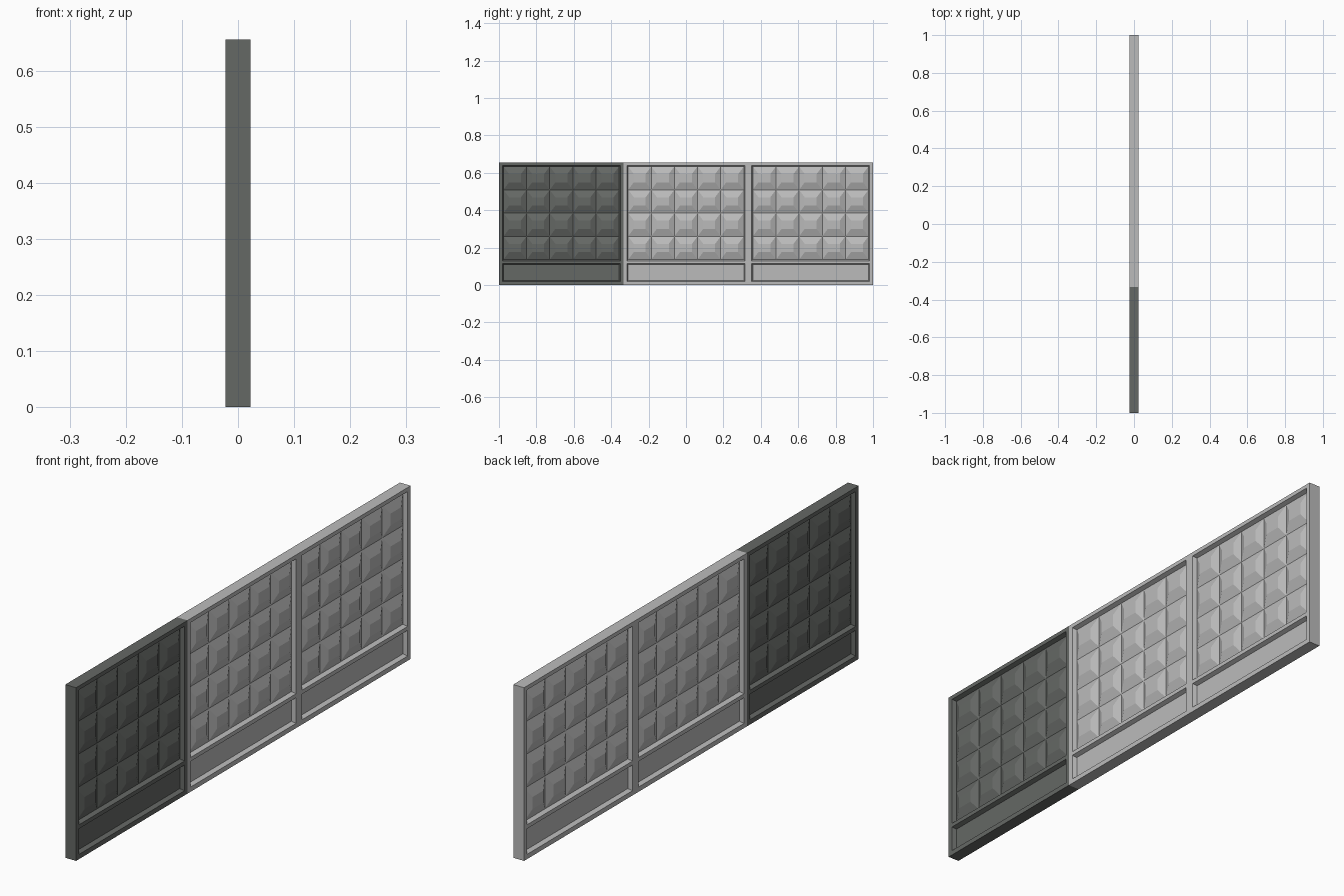
import bpy, bmesh

if "Cube" in bpy.data.objects:
    bpy.data.objects.remove(bpy.data.objects["Cube"])

W, H, T = 2 / 3, 0.655, 0.0225      # bay width, height, half thickness
DEPTH, SLOPE = 0.016, 0.006         # recess depth and bevelled rim
COLS, ROWS = 5, 4


def material(name, c):
    m = bpy.data.materials.new(name)
    m.diffuse_color = (*c, 1)
    m.use_nodes = True
    m.node_tree.nodes["Principled BSDF"].inputs["Base Color"].default_value = m.diffuse_color
    return m


light = material("light concrete", (0.50, 0.50, 0.50))
dark = material("dark concrete", (0.130, 0.138, 0.130))


def rect(bm, y0, y1, z0, z1, x):
    return [bm.verts.new((x, y, z)) for y, z in ((y0, z0), (y1, z0), (y1, z1), (y0, z1))]


def band(bm, a, b):
    for i in range(4):
        j = (i + 1) % 4
        bm.faces.new((a[i], a[j], b[j], b[i]))


def side(bm, s):
    h = W / 2
    ys = (-h, -h + 0.018, h - 0.018, h)
    zs = (0, 0.018, 0.115, 0.130, 0.640, H)
    # face frame around the two recesses
    for i in range(3):
        for j in range(5):
            if i == 1 and j in (1, 3):
                y0, y1, z0, z1 = ys[1], ys[2], zs[j], zs[j + 1]
                rim = rect(bm, y0, y1, z0, z1, s * T)
                floor = rect(bm, y0 + SLOPE, y1 - SLOPE, z0 + SLOPE, z1 - SLOPE, s * (T - DEPTH))
                band(bm, rim, floor)
                if j == 1:
                    bm.faces.new(floor)
                else:
                    studs(bm, s, y0 + SLOPE, y1 - SLOPE, z0 + SLOPE, z1 - SLOPE)
            else:
                bm.faces.new(rect(bm, ys[i], ys[i + 1], zs[j], zs[j + 1], s * T))


def studs(bm, s, y0, y1, z0, z1):
    # grid of hipped pyramids, ridge high in each cell
    dy, dz = (y1 - y0) / COLS, (z1 - z0) / ROWS
    for i in range(COLS):
        for j in range(ROWS):
            a, b = y0 + i * dy, z0 + j * dz
            base = rect(bm, a, a + dy, b, b + dz, s * (T - DEPTH))
            top = rect(bm, a + 0.03, a + dy - 0.03, b + 0.04, b + dz - 0.04, s * (T - 0.002))
            band(bm, base, top)
            bm.faces.new(top)


def bay(name, y, mat):
    bm = bmesh.new()
    side(bm, 1)
    side(bm, -1)
    band(bm, rect(bm, -W / 2, W / 2, 0, H, T), rect(bm, -W / 2, W / 2, 0, H, -T))
    bmesh.ops.remove_doubles(bm, verts=bm.verts, dist=1e-5)
    bmesh.ops.recalc_face_normals(bm, faces=bm.faces)
    me = bpy.data.meshes.new(name)
    bm.to_mesh(me)
    bm.free()
    me.materials.append(mat)
    ob = bpy.data.objects.new(name, me)
    ob.location.y = y
    bpy.context.collection.objects.link(ob)


for n, y, m in (("dark_bay", -W, dark), ("middle_bay", 0, light), ("end_bay", W, light)):
    bay(n, y, m)
